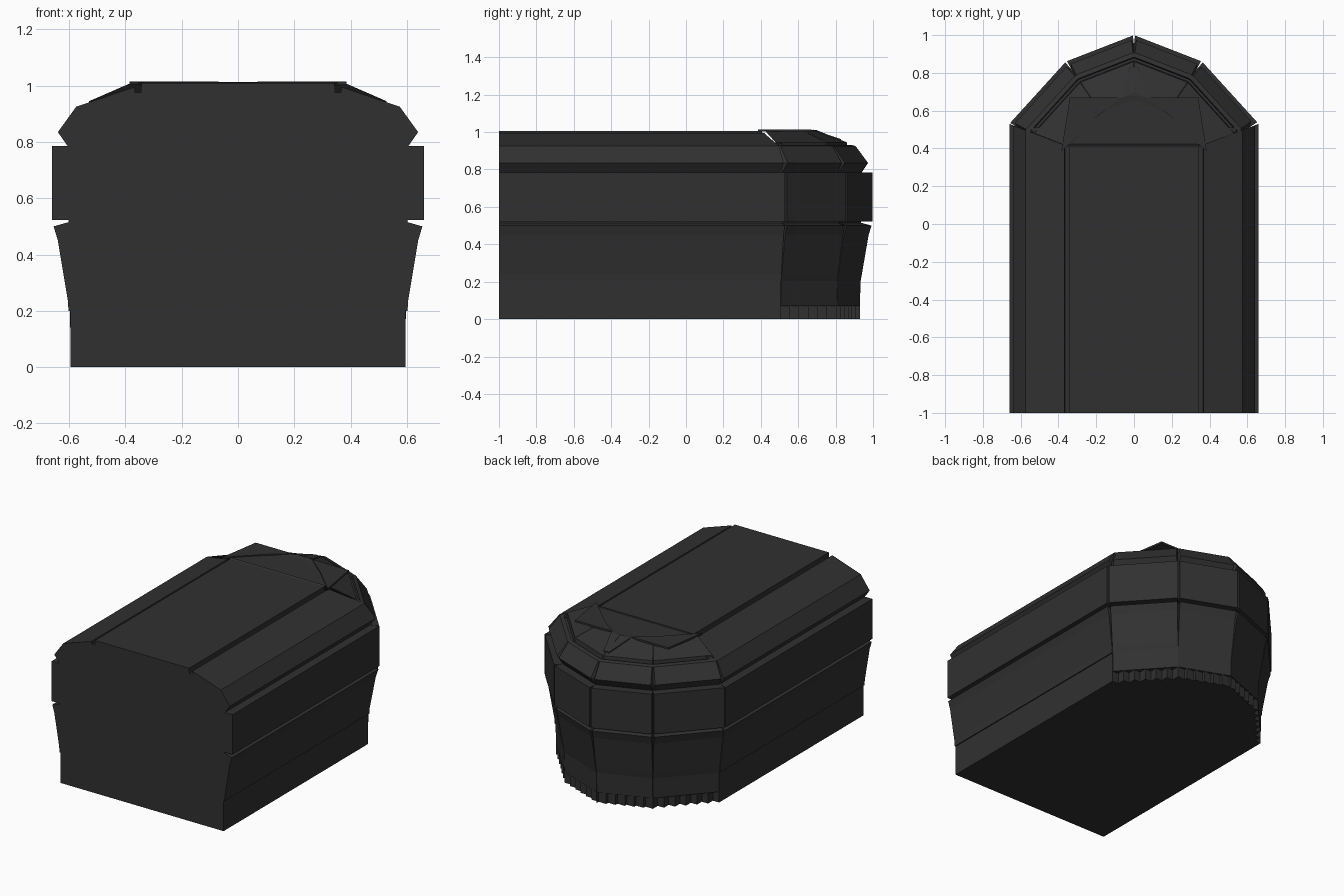
import bpy, bmesh
from mathutils import Vector

if "Cube" in bpy.data.objects:
    bpy.data.objects.remove(bpy.data.objects["Cube"])

mat = bpy.data.materials.new("charcoal")
mat.diffuse_color = (0.03, 0.03, 0.03, 1)
mat.use_nodes = True
mat.node_tree.nodes["Principled BSDF"].inputs["Base Color"].default_value = mat.diffuse_color


def make(name, verts, faces):
    me = bpy.data.meshes.new(name)
    me.from_pydata([tuple(v) for v in verts], [], faces)
    bm = bmesh.new()
    bm.from_mesh(me)
    bmesh.ops.remove_doubles(bm, verts=bm.verts, dist=1e-5)
    bmesh.ops.recalc_face_normals(bm, faces=bm.faces)
    bm.to_mesh(me)
    bm.free()
    me.materials.append(mat)
    ob = bpy.data.objects.new(name, me)
    bpy.context.collection.objects.link(ob)
    return ob


def loft(name, rings):
    n = len(rings[0])
    verts = [v for r in rings for v in r]
    faces = [list(range(n)), list(range((len(rings) - 1) * n, len(rings) * n))]
    for k in range(len(rings) - 1):
        for i in range(n):
            j = (i + 1) % n
            faces.append([k * n + i, k * n + j, k * n + n + j, k * n + n + i])
    return make(name, verts, faces)


# Plan outline: straight side, then four facets around the back
plan = [Vector(p) for p in [(0.66, -1), (0.66, 0.53), (0.36, 0.86), (0, 1.0),
                            (-0.36, 0.86), (-0.66, 0.53), (-0.66, -1)]]
dirs = [(b - a).normalized() for a, b in zip(plan, plan[1:])]


def corner(i, d):
    """Plan corner i moved inward by d with a mitre."""
    n1, n2 = [Vector((-t.y, t.x)) for t in (dirs[i - 1], dirs[i])]
    return plan[i] + (n1 + n2) * d / (1 + n1.dot(n2))


# Lower and middle bands shared by both parts: inset, height, seam gap
bands = [(0.055, 0.24, 0.002), (0.02, 0.45, 0.006), (0.005, 0.50, 0.008),
         (0.058, 0.515, 0.004), (0.058, 0.522, 0.004), (0, 0.522, 0.006),
         (0, 0.785, 0.006), (0.055, 0.785, 0.004), (0.02, 0.835, 0.014),
         (0.085, 0.925, 0.006)]

# Straight body, its rear edge following the mitre
side = [(0.065, 0), (0.065, 0.2), (0.058, 0.2)] + [b[:2] for b in bands] + [
    (0.292, 0.995), (0.294, 0.975), (0.315, 0.975), (0.317, 1.007)]
half = [(corner(1, d), z) for d, z in side]
sect = [(c.x, c.y, z) for c, z in half] + [(-c.x, c.y, z) for c, z in half[::-1]]
loft("straight_body", [[(x, -1, z) for x, y, z in sect], sect])

# Faceted rear end with seams at the corners and a groove in the upper rim
end = [(0.065, 0.07, 0.001), (0.062, 0.2, 0.001)] + bands + [
    (0.108, 0.932, 0.004), (0.113, 0.912, 0.002), (0.126, 0.912, 0.002),
    (0.13, 0.945, 0.002), (0.285, 1.012, 0.001), (0.317, 1.007, 0.001)]
rings = []
for d, z, g in end:
    ring = []
    for i in range(1, 6):
        c, notch = corner(i, d), corner(i, max(d + 0.004, 0.05))
        if i > 1:
            ring.append(c - dirs[i - 1] * g)
        ring.append(notch)
        if i < 5:
            ring.append(c + dirs[i] * (g * 2 if i == 1 else g))
    rings.append([(p.x, p.y, z) for p in ring])
loft("rear_end", rings)

# Stepped plinth under the rear end
steps = []
for i in (1, 2):
    a, b = corner(i, 0.065), corner(i + 1, 0.065)
    for k in range(6):
        p, q = a.lerp(b, k / 6), a.lerp(b, (k + 1) / 6)
        steps += [(p.x, p.y), (q.x, p.y)]
steps = [(0.59, 0.3)] + steps + [(0, corner(3, 0.065).y)]
outline = steps + [(-x, y) for x, y in steps[-2::-1]]
loft("stepped_plinth", [[(x, y, z) for x, y in outline] for z in (0, 0.07)])


# Pointed roof fins at the rear
def fin(name, pts):
    loft(name, [[(x, y, z - t) for x, y, z in pts] for t in (0, 0.012)])


for s, tag in ((1, "right"), (-1, "left")):
    fin("roof_fin_" + tag, [(s * 0.385, 0.385, 1.015), (s * 0.34, 0.67, 1.015),
                            (s * 0.07, 0.67, 1.015), (s * 0.2, 0.565, 1.015)])
    fin("corner_fin_" + tag, [(s * 0.37, 0.51, 0.985), (s * 0.55, 0.51, 0.925),
                              (s * 0.525, 0.47, 0.935)])
fin("centre_fin", [(-0.07, 0.68, 1.013), (0.07, 0.68, 1.013),
                   (0.02, 0.83, 0.962), (-0.02, 0.83, 0.962)])
